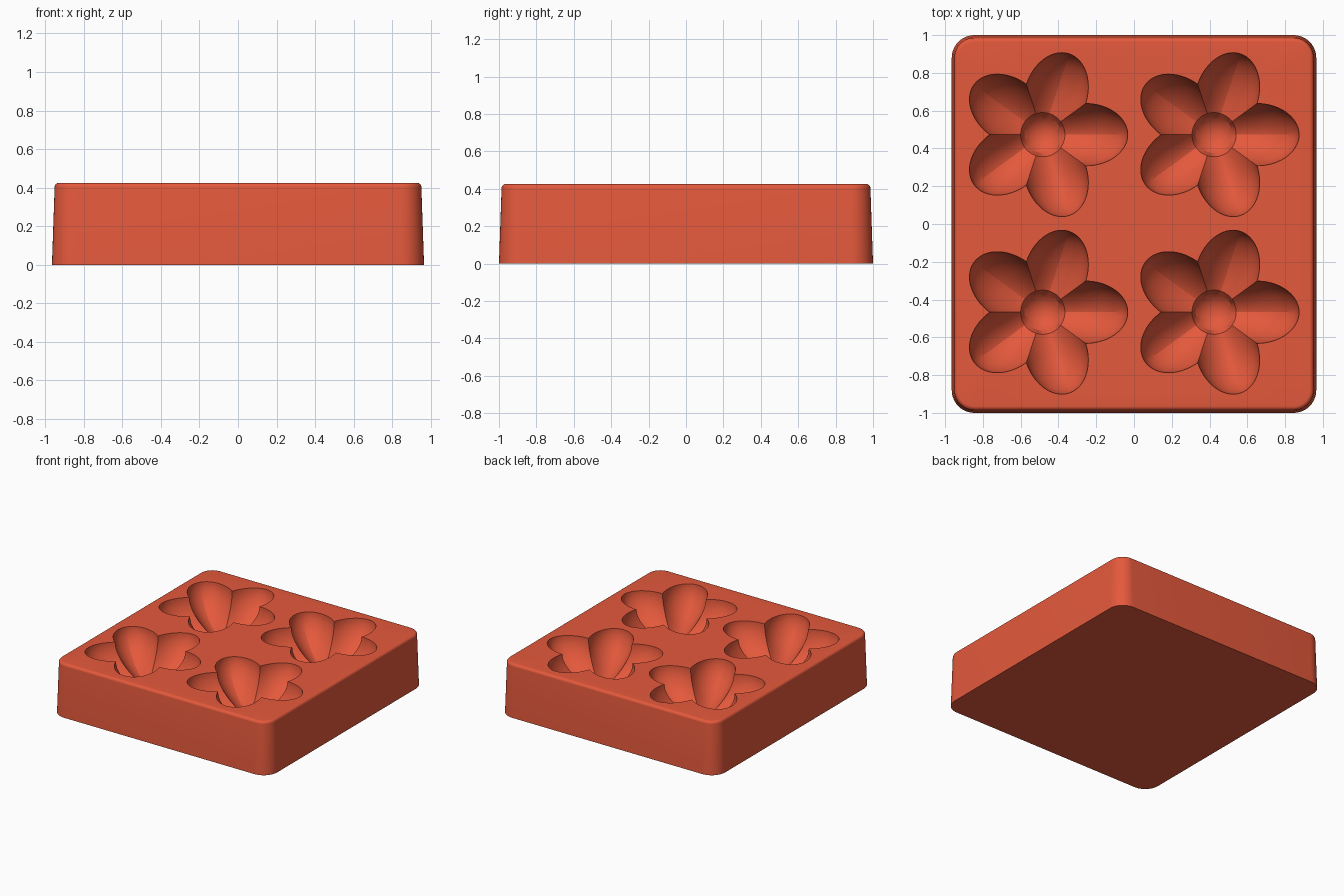
import bpy, bmesh
from math import sin, cos, sqrt, radians, pi

if "Cube" in bpy.data.objects:
    bpy.data.objects.remove(bpy.data.objects["Cube"], do_unlink=True)

HEIGHT = 0.425
PETAL_LENGTH, PETAL_HALF_WIDTH, PETAL_DEPTH = 0.45, 0.165, 0.28
BOWL_EDGE, BOWL_RADIUS, BOWL_CENTRE_DEPTH = 0.117, 0.125, 0.215
PETALS, WEDGE_STEPS = 5, 32

clay = bpy.data.materials.new("terracotta_red")
clay.use_nodes = True
clay.diffuse_color = (0.78, 0.10, 0.045, 1)
clay.node_tree.nodes["Principled BSDF"].inputs["Base Color"].default_value = clay.diffuse_color


def skin(bm, rings):
    """Join equal closed rings with quads and return the rings as vertices."""
    loops = [[bm.verts.new(p) for p in ring] for ring in rings]
    n = len(loops[0])
    for a, b in zip(loops, loops[1:]):
        for i in range(n):
            j = (i + 1) % n
            bm.faces.new((a[i], a[j], b[j], b[i]))
    return loops


def rounded_rectangle(inset, z, radius=0.12, steps=10):
    hx, hy, r = 0.965 - inset, 1.0 - inset, radius - inset
    ring = []
    for corner, (sx, sy) in enumerate(((1, 1), (-1, 1), (-1, -1), (1, -1))):
        for k in range(steps + 1):
            a = (corner + k / steps) * pi / 2
            ring.append((sx * (hx - r) + r * cos(a), sy * (hy - r) + r * sin(a), z))
    return ring


def rim_radius(angle):
    """Distance from the flower centre to the petal's oval rim."""
    half = PETAL_LENGTH / 2
    return 2 * cos(angle) / half / ((cos(angle) / half) ** 2
                                    + (sin(angle) / PETAL_HALF_WIDTH) ** 2)


def hollow_depth(r, angle):
    """Scooped petal with a soft keel, joined to the round centre bowl."""
    along, across = r * cos(angle), abs(r * sin(angle))
    taper = max(0, 2 * along / PETAL_LENGTH - 1)
    width = PETAL_HALF_WIDTH * sqrt(max(1e-6, 1 - taper ** 2))
    side = min(1, across / width)
    floor = PETAL_DEPTH * sqrt(max(0, 1 - (along / PETAL_LENGTH) ** 2))
    depth = floor * (1 - 0.15 * side) * sqrt(1 - side ** 2)
    if r < BOWL_EDGE:
        depth = max(depth, BOWL_CENTRE_DEPTH + sqrt(BOWL_RADIUS ** 2 - r ** 2))
    return depth


def flower_ring(cx, cy, bowl_part, petal_part):
    """One ring of the hollow; petal_part 1 lies on the rim."""
    ring = []
    for k in range(PETALS):
        for i in range(WEDGE_STEPS):
            local = (i / WEDGE_STEPS - 0.5) * 2 * pi / PETALS
            turn = local + k * 2 * pi / PETALS
            r = BOWL_EDGE * bowl_part + (rim_radius(local) - BOWL_EDGE) * petal_part
            depth = 0 if petal_part == 1 else hollow_depth(r, local)
            ring.append((cx + r * cos(turn), cy + r * sin(turn), HEIGHT - depth))
    return ring


def loop_edges(bm, loop):
    return [bm.edges.get((loop[i - 1], loop[i])) for i in range(len(loop))]


bm = bmesh.new()

# Tapered block with a rounded top edge
fillet = 0.022
profile = [(0, 0)]
for k in range(7):
    a = k / 6 * pi / 2
    profile.append((0.014 + fillet * (1 - cos(a)), HEIGHT - fillet * (1 - sin(a))))
loops = skin(bm, [rounded_rectangle(inset, z) for inset, z in profile])
bm.faces.new(loops[0][::-1])
top_edges = loop_edges(bm, loops[-1])

# Flower hollows: five petals around a round centre
bowl_steps, petal_steps = 6, 20
for cx in (-0.483, 0.424):
    for cy in (-0.467, 0.473):
        rings = [flower_ring(cx, cy, k / bowl_steps, 0) for k in range(1, bowl_steps + 1)]
        rings += [flower_ring(cx, cy, 1, sin(k / petal_steps * pi / 2))
                  for k in range(1, petal_steps + 1)]
        loops = skin(bm, rings)
        centre = bm.verts.new((cx, cy, HEIGHT - hollow_depth(0, 0)))
        for i, vert in enumerate(loops[0]):
            bm.faces.new((centre, loops[0][i - 1], vert))
        top_edges += loop_edges(bm, loops[-1])

# Flat top between the hollows
bmesh.ops.triangle_fill(bm, use_beauty=True, edges=top_edges, normal=(0, 0, 1))
bmesh.ops.recalc_face_normals(bm, faces=bm.faces)

mesh = bpy.data.meshes.new("flower_mold_block")
bm.to_mesh(mesh)
bm.free()
mesh.materials.append(clay)
block = bpy.data.objects.new("flower_mold_block", mesh)
bpy.context.collection.objects.link(block)
bpy.context.view_layer.objects.active = block
block.select_set(True)
bpy.ops.object.shade_smooth_by_angle(angle=radians(20))
